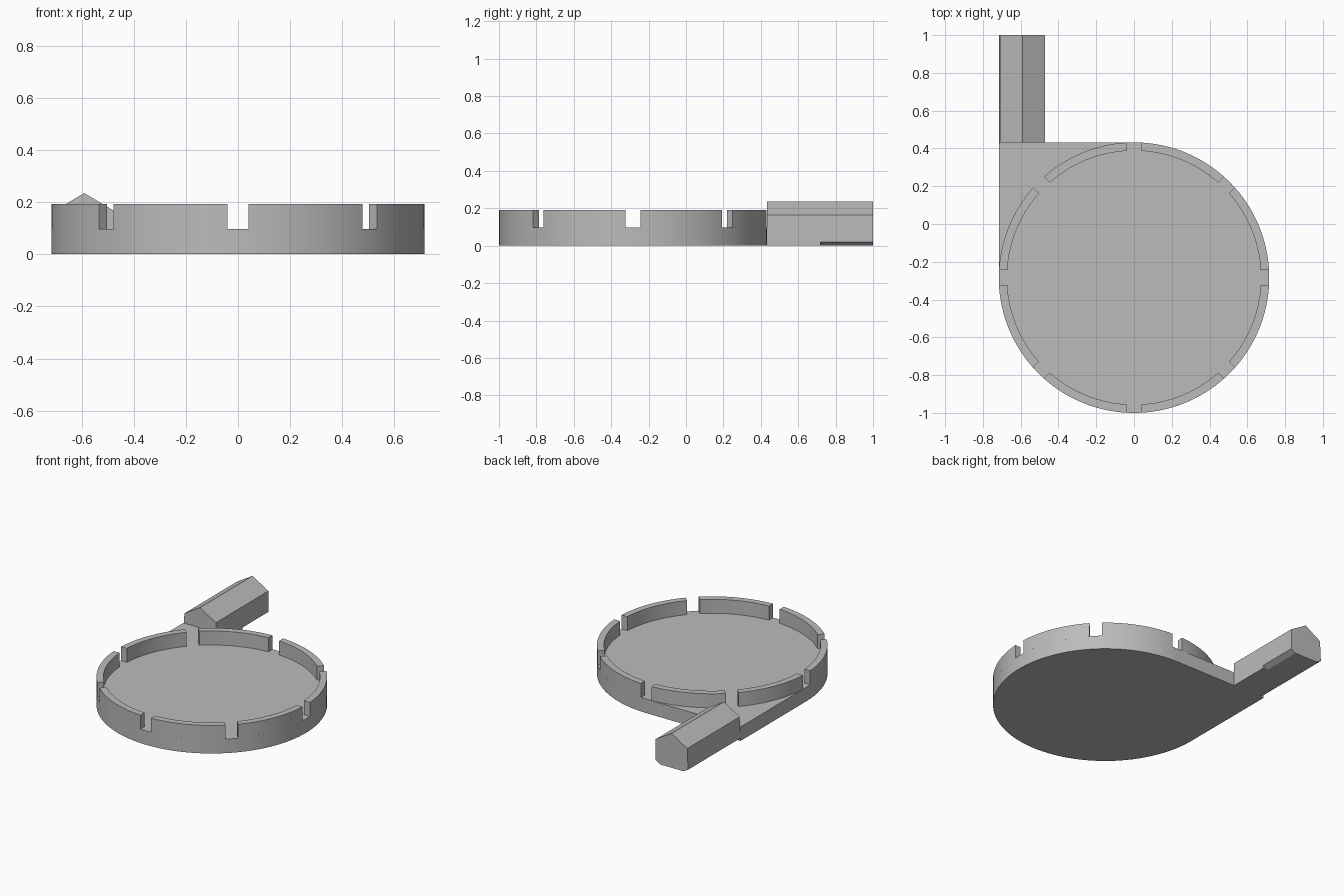
import bpy
import bmesh
from math import asin, cos, sin, pi, radians
from mathutils import Vector

cube = bpy.data.objects.get("Cube")
if cube:
    bpy.data.objects.remove(cube)

RADIUS, INNER = 0.716, 0.672
CENTRE_Y = -0.284
BACK_Y = CENTRE_Y + RADIUS
FLOOR, TOP = 0.096, 0.192
HALF_NOTCH = 0.04

grey = bpy.data.materials.new("plain_grey")
grey.use_nodes = True
colour = (0.5, 0.5, 0.5, 1)
grey.diffuse_color = colour
grey.node_tree.nodes["Principled BSDF"].inputs["Base Color"].default_value = colour


def add_profile(bm, points, depth):
    """Add a closed outline of 3D points, swept along the depth vector."""
    face = bm.faces.new([bm.verts.new(p) for p in points])
    swept = bmesh.ops.extrude_face_region(bm, geom=[face], use_keep_orig=True)
    moved = [g for g in swept["geom"] if isinstance(g, bmesh.types.BMVert)]
    bmesh.ops.translate(bm, verts=moved, vec=Vector(depth))


def finish(bm, name, smooth=False):
    bmesh.ops.recalc_face_normals(bm, faces=bm.faces)
    mesh = bpy.data.meshes.new(name)
    bm.to_mesh(mesh)
    bm.free()
    mesh.materials.append(grey)
    obj = bpy.data.objects.new(name, mesh)
    bpy.context.collection.objects.link(obj)
    if smooth:
        bpy.ops.object.select_all(action="DESELECT")
        obj.select_set(True)
        bpy.context.view_layer.objects.active = obj
        bpy.ops.object.shade_smooth_by_angle(angle=radians(30))
    return obj


def arc(radius, start, end, steps, z):
    angles = [start + (end - start) * i / steps for i in range(steps + 1)]
    return [(radius * cos(a), CENTRE_Y + radius * sin(a), z) for a in angles]


# Round base plate with one square corner at the back
bm = bmesh.new()
outline = arc(RADIUS, -pi, pi / 2, 96, 0) + [(-RADIUS, BACK_Y, 0)]
add_profile(bm, outline, (0, 0, FLOOR))
finish(bm, "base_plate", smooth=True)

# Raised rim in eight pieces, separated by straight-sided notches
bm = bmesh.new()
outer_gap, inner_gap = asin(HALF_NOTCH / RADIUS), asin(HALF_NOTCH / INNER)
for i in range(8):
    start, end = i * pi / 4, (i + 1) * pi / 4
    piece = arc(RADIUS, start + outer_gap, end - outer_gap, 16, FLOOR)
    piece += arc(INNER, end - inner_gap, start + inner_gap, 16, FLOOR)
    add_profile(bm, piece, (0, 0, TOP - FLOOR))
finish(bm, "notched_rim", smooth=True)

# Six-sided handle, flattened underneath
bm = bmesh.new()
section = [(-0.59, 0.235), (-0.47, 0.163), (-0.47, 0.02), (-0.505, 0),
           (-0.68, 0), (-0.716, 0.02), (-0.709, 0.163)]
add_profile(bm, [(x, BACK_Y, z) for x, z in section], (0, 1 - BACK_Y, 0))
finish(bm, "handle")

# Block squaring off the inner lower edge of the handle near the plate
bm = bmesh.new()
block = [(-0.6, 0), (-0.47, 0), (-0.47, 0.05), (-0.6, 0.05)]
add_profile(bm, [(x, BACK_Y, z) for x, z in block], (0, 0.72 - BACK_Y, 0))
finish(bm, "handle_support")
